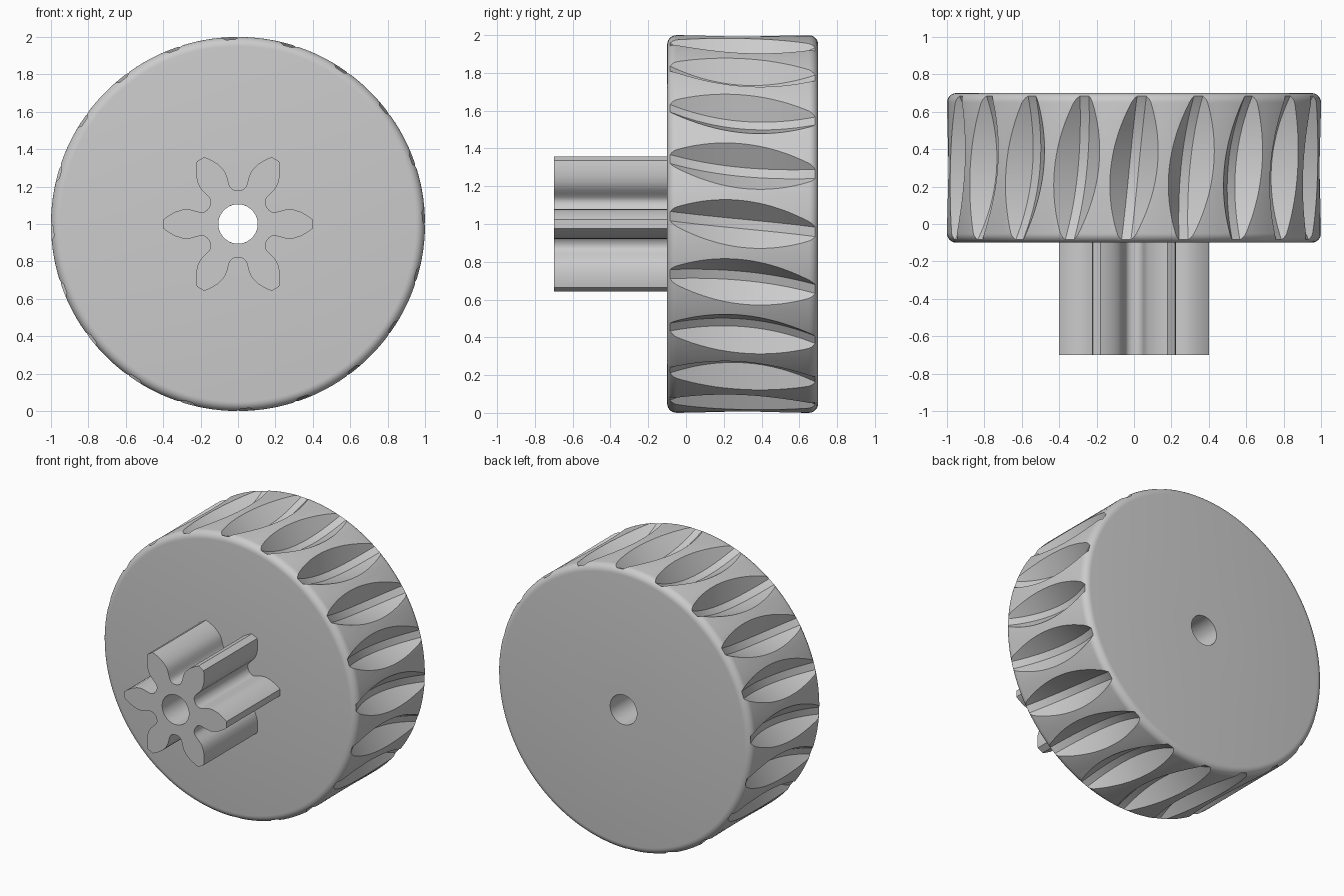
import bpy, bmesh, math
from math import sin, cos, pi

cube = bpy.data.objects.get("Cube")
if cube:
    bpy.data.objects.remove(cube, do_unlink=True)

grey = bpy.data.materials.new("plain grey")
grey.use_nodes = True
COLOUR = (0.6, 0.6, 0.6, 1)
grey.diffuse_color = COLOUR
grey.node_tree.nodes["Principled BSDF"].inputs["Base Color"].default_value = COLOUR

AXIS_Z = 1.0
HOLE = 0.105
FRONT, BACK = -0.1, 0.7
MID = (FRONT + BACK) / 2


def polar(r, a, y):
    """Point at radius r and angle a around the wheel axle."""
    return (r * cos(a), y, AXIS_Z + r * sin(a))


def ring_strip(bm, loops, close):
    """Skin a list of equally long closed vertex loops."""
    rings = [[bm.verts.new(p) for p in loop] for loop in loops]
    pairs = list(zip(rings, rings[1:]))
    if close:
        pairs.append((rings[-1], rings[0]))
    for a, b in pairs:
        for i in range(len(a)):
            j = (i + 1) % len(a)
            bm.faces.new((a[i], a[j], b[j], b[i]))
    return rings


def make_object(name, bm):
    bmesh.ops.recalc_face_normals(bm, faces=bm.faces)
    mesh = bpy.data.meshes.new(name)
    bm.to_mesh(mesh)
    bm.free()
    mesh.materials.append(grey)
    obj = bpy.data.objects.new(name, mesh)
    bpy.context.collection.objects.link(obj)
    return obj


def activate(obj):
    bpy.ops.object.select_all(action='DESELECT')
    obj.select_set(True)
    bpy.context.view_layer.objects.active = obj


# Wheel body: turned profile with rounded rims and an axle hole
FILLET, STEPS, SEGMENTS = 0.05, 6, 160
arc = [i * pi / 2 / STEPS for i in range(STEPS + 1)]
profile = [(HOLE, FRONT)]
profile += [(1 - FILLET + FILLET * sin(t), FRONT + FILLET - FILLET * cos(t)) for t in arc]
profile += [(1 - FILLET + FILLET * cos(t), BACK - FILLET + FILLET * sin(t)) for t in arc]
profile += [(HOLE, BACK)]
bm = bmesh.new()
ring_strip(bm, [[polar(r, 2 * pi * (i + 0.5) / SEGMENTS, y) for i in range(SEGMENTS)]
                for r, y in profile], True)
wheel = make_object("worm_wheel", bm)

# Groove cutters: slanted trapezoid channels with an arched floor
TEETH, SLICES, DEPTH, LEAN = 20, 28, 0.11, 0.11
FLOOR_HALF, WALL_SLOPE, TOP = 0.025, 0.9, 1.02
bm = bmesh.new()
for k in range(TEETH):
    sections = []
    for s in range(SLICES + 1):
        y = FRONT - 0.01 + (BACK - FRONT + 0.02) * s / SLICES
        floor = 1 - DEPTH + DEPTH * ((y - MID) / 0.41) ** 2
        a = 2 * pi * k / TEETH - LEAN * (y - MID)
        low = FLOOR_HALF
        high = FLOOR_HALF + (TOP - floor) * WALL_SLOPE
        sections.append([polar(r, a + w / r, y) for r, w in
                         ((floor, -low), (floor, low), (TOP, high), (TOP, -high))])
    rings = ring_strip(bm, sections, False)
    bm.faces.new(rings[0])
    bm.faces.new(rings[-1])
cutter = make_object("groove_cutter", bm)
cutter.hide_render = True

activate(wheel)
cut = wheel.modifiers.new("grooves", 'BOOLEAN')
cut.operation = 'DIFFERENCE'
cut.solver = 'EXACT'
cut.object = cutter
bpy.ops.object.modifier_apply(modifier=cut.name)
bpy.data.objects.remove(cutter, do_unlink=True)

# Pinion: six rounded teeth, half tooth given as (along, half width)
half = [(.4, .023), (.385, .035), (.365, .048), (.335, .065), (.3, .076), (.275, .079),
        (.25, .076), (.225, .069), (.205, .064), (.19, .063), (.178, .066), (.165, .075)]
root = [(0.178 * cos(pi / 6), 0.178 * sin(pi / 6))]
tooth = [(x, -w) for x, w in reversed(half)] + half + root
outline = []
for k in range(6):
    a = k * pi / 3
    outline += [(x * cos(a) - w * sin(a), x * sin(a) + w * cos(a)) for x, w in tooth]
count = len(outline)
shift = (len(tooth) - 2) / 2
bore = [(HOLE * cos(2 * pi * (i - shift) / count), HOLE * sin(2 * pi * (i - shift) / count))
        for i in range(count)]
TIP = -0.7
bm = bmesh.new()
ring_strip(bm, [[(x, y, AXIS_Z + z) for x, z in loop] for loop, y in
                ((outline, FRONT), (outline, TIP), (bore, TIP), (bore, FRONT))], True)
pinion = make_object("pinion", bm)

for obj in (wheel, pinion):
    activate(obj)
    bpy.ops.object.shade_smooth_by_angle(angle=math.radians(25))
